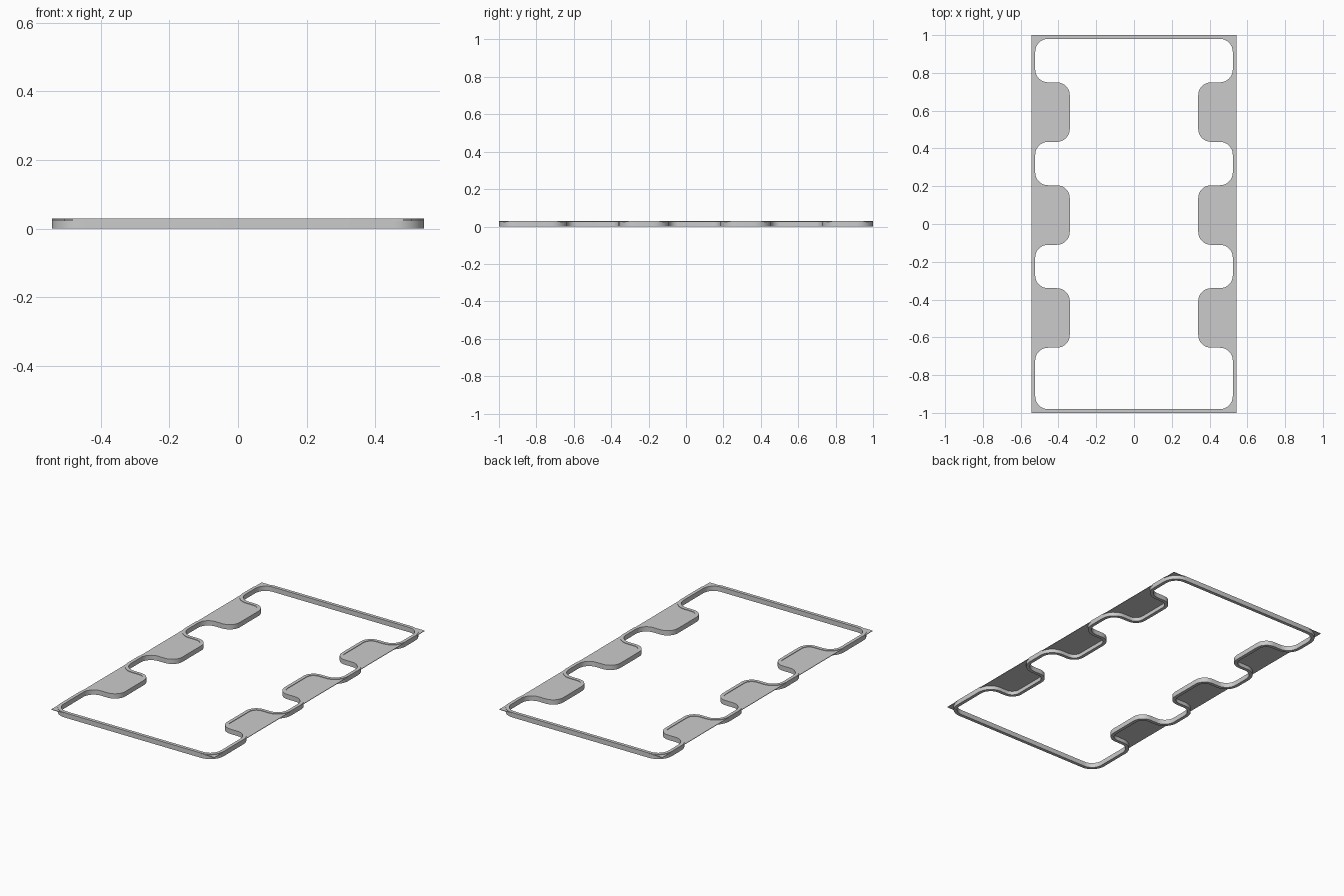
import bpy, bmesh, math
from mathutils import Vector

if "Cube" in bpy.data.objects:
    bpy.data.objects.remove(bpy.data.objects["Cube"], do_unlink=True)

HALF_X, HALF_Y = 0.543, 1.0
RIM, RADIUS, STEPS = 0.02, 0.068, 8
TAB_X, TAB_HALF = 0.34, 0.1575
TABS = (-0.4975, 0.0475, 0.5925)

grey = bpy.data.materials.new("light grey")
grey.use_nodes = True
grey.diffuse_color = (0.6, 0.6, 0.6, 1)
grey.node_tree.nodes["Principled BSDF"].inputs["Base Color"].default_value = (0.6, 0.6, 0.6, 1)


def corners(off):
    """Sharp corners of the opening, counter-clockwise, grown outward by off."""
    x, y, t, h = HALF_X - RIM + off, HALF_Y - RIM + off, TAB_X + off, TAB_HALF - off
    right = [(x, -y)]
    for c in TABS:
        right += [(x, c - h), (t, c - h), (t, c + h), (x, c + h)]
    right.append((x, y))
    return [Vector(p) for p in right + [(-px, py) for px, py in reversed(right)]]


def outline(off):
    """Opening outline with every corner filleted."""
    pts = corners(off)
    result = []
    for i, p in enumerate(pts):
        a = (p - pts[i - 1]).normalized()
        b = (pts[(i + 1) % len(pts)] - p).normalized()
        turn = 1 if a.cross(b) > 0 else -1
        r = RADIUS + turn * off
        centre = p - a * r + b * r
        for k in range(STEPS + 1):
            ang = k / STEPS * math.pi / 2
            result.append(centre - b * r * math.cos(ang) + a * r * math.sin(ang))
    return result


def add_object(name, bm):
    bmesh.ops.recalc_face_normals(bm, faces=bm.faces)
    mesh = bpy.data.meshes.new(name)
    bm.to_mesh(mesh)
    bm.free()
    mesh.materials.append(grey)
    obj = bpy.data.objects.new(name, mesh)
    bpy.context.collection.objects.link(obj)
    bpy.ops.object.select_all(action="DESELECT")
    obj.select_set(True)
    bpy.context.view_layer.objects.active = obj
    bpy.ops.object.shade_smooth_by_angle(angle=math.radians(30))


# Rim wall that follows the opening
bm = bmesh.new()
profile = [(0, 0), (RIM, 0), (RIM, 0.029), (0, 0.029)]
loops = [[bm.verts.new((p.x, p.y, z)) for p in outline(off)] for off, z in profile]
for a, b in zip(loops, loops[1:] + loops[:1]):
    for i in range(len(a)):
        j = (i + 1) % len(a)
        bm.faces.new((a[i], a[j], b[j], b[i]))
add_object("rim_wall", bm)

# Thin sheet that fills the side tabs and the corners
bm = bmesh.new()
edges = []
rect = [Vector(p) for p in ((-HALF_X, -HALF_Y), (HALF_X, -HALF_Y), (HALF_X, HALF_Y), (-HALF_X, HALF_Y))]
for path in (rect, outline(RIM / 2)):
    vs = [bm.verts.new((p.x, p.y, 0.023)) for p in path]
    edges += [bm.edges.new((vs[i - 1], vs[i])) for i in range(len(vs))]
bmesh.ops.triangle_fill(bm, edges=edges, use_beauty=True)
bmesh.ops.dissolve_limit(bm, angle_limit=0.01, verts=bm.verts, edges=bm.edges)
bmesh.ops.recalc_face_normals(bm, faces=bm.faces)
top = bmesh.ops.extrude_face_region(bm, geom=bm.faces[:])
bmesh.ops.translate(bm, vec=(0, 0, 0.003), verts=[v for v in top["geom"] if isinstance(v, bmesh.types.BMVert)])
add_object("cover_sheet", bm)
